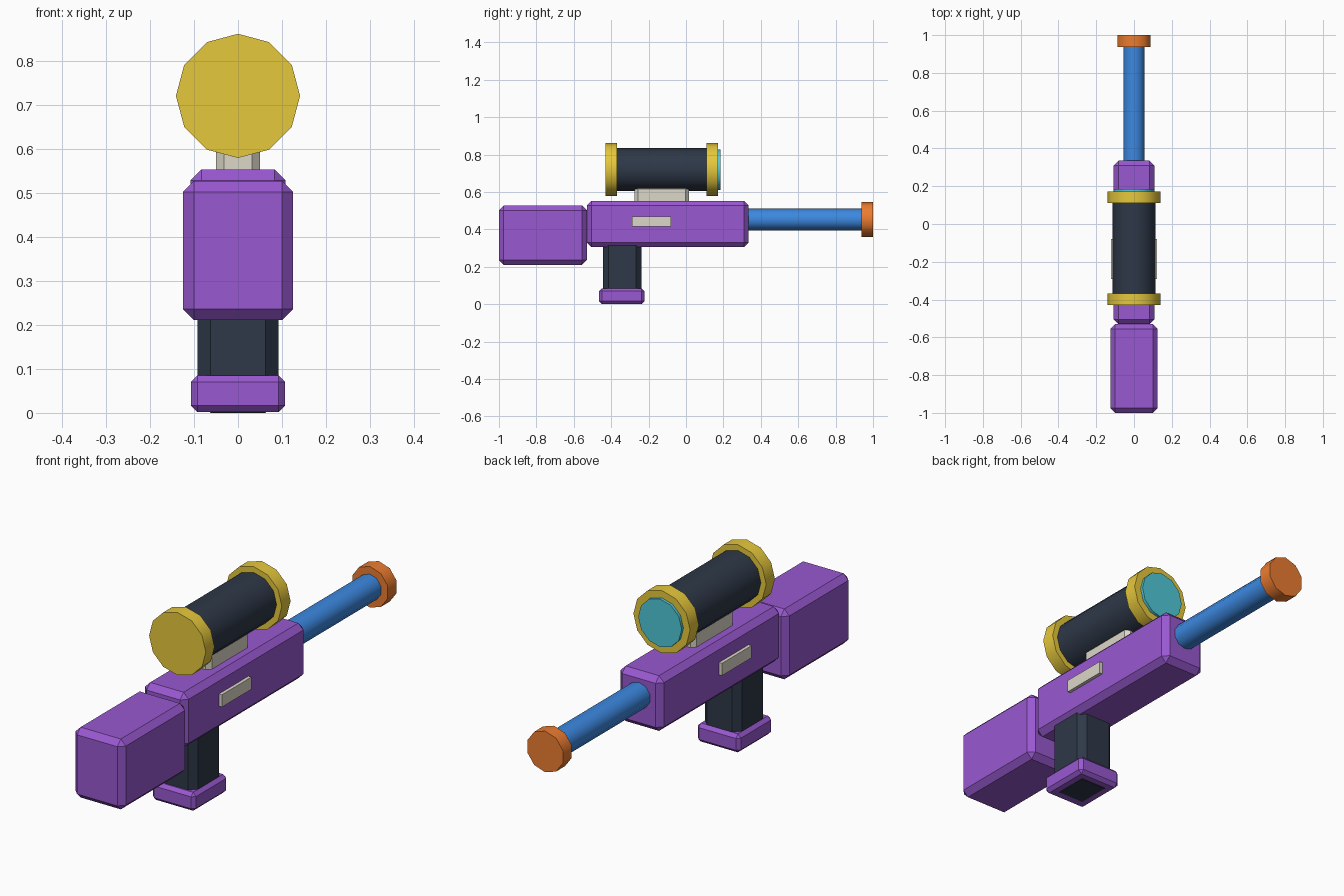
import bpy, bmesh, math
from mathutils import Matrix, Vector

if "Cube" in bpy.data.objects:
    bpy.data.objects.remove(bpy.data.objects["Cube"])


def material(name, hex_rgb):
    # sRGB hex to linear diffuse colour
    m = bpy.data.materials.new(name)
    rgb = [((hex_rgb >> s) & 255) / 255 for s in (16, 8, 0)]
    m.diffuse_color = [c / 12.92 if c < 0.04045 else ((c + 0.055) / 1.055) ** 2.4 for c in rgb] + [1]
    m.use_nodes = True
    m.node_tree.nodes["Principled BSDF"].inputs["Base Color"].default_value = m.diffuse_color
    return m


PURPLE = material("purple", 0x9858D0)
DARK = material("dark_slate", 0x2E3848)
YELLOW = material("yellow", 0xE6C83C)
BLUE = material("blue", 0x3C88E0)
ORANGE = material("orange", 0xEC7C30)
CREAM = material("cream", 0xDCD8C8)
CYAN = material("cyan", 0x50C8D8)


def finish(name, bm, mat):
    mesh = bpy.data.meshes.new(name)
    bm.to_mesh(mesh)
    bm.free()
    mesh.materials.append(mat)
    ob = bpy.data.objects.new(name, mesh)
    bpy.context.collection.objects.link(ob)
    return ob


def box(name, x, y, z, mat, bevel=0.0):
    """Chamfered box from (min, max) ranges on each axis."""
    bm = bmesh.new()
    size = [r[1] - r[0] for r in (x, y, z)]
    mid = Vector([(r[0] + r[1]) / 2 for r in (x, y, z)])
    bmesh.ops.create_cube(bm, size=1, matrix=Matrix.Translation(mid) @ Matrix.Diagonal((*size, 1)))
    if bevel:
        bmesh.ops.bevel(bm, geom=bm.edges[:], offset=bevel, segments=1, affect='EDGES')
    return finish(name, bm, mat)


def tube(name, radius, y0, y1, z, sides, mat):
    """Capped cylinder along y, a vertex pointing up, smooth round the side."""
    bm = bmesh.new()
    m = Matrix.Translation((0, (y0 + y1) / 2, z)) @ Matrix.Rotation(math.pi / 2, 4, 'X')
    bmesh.ops.create_cone(bm, cap_ends=True, segments=sides, radius1=radius, radius2=radius,
                          depth=y1 - y0, matrix=m)
    ob = finish(name, bm, mat)
    bpy.ops.object.select_all(action='DESELECT')
    ob.select_set(True)
    bpy.context.view_layer.objects.active = ob
    bpy.ops.object.shade_smooth_by_angle(angle=math.radians(40))
    return ob


# Main body and stock
box("receiver", (-0.108, 0.108), (-0.53, 0.335), (0.305, 0.553), PURPLE, 0.025)
box("stock", (-0.125, 0.125), (-1.0, -0.53), (0.211, 0.527), PURPLE, 0.025)

# Grip, its chamfered bottom just showing through the base
box("grip", (-0.092, 0.092), (-0.445, -0.237), (0.0, 0.36), DARK, 0.03)
box("grip_base", (-0.107, 0.107), (-0.465, -0.222), (0.002, 0.085), PURPLE, 0.015)

# Side plates, mirrored left and right
for side, x in (("left", (-0.123, -0.1)), ("right", (0.1, 0.123))):
    box(side + "_plate", x, (-0.29, -0.08), (0.415, 0.47), CREAM)

# Barrel and muzzle
tube("barrel", 0.058, 0.28, 0.96, 0.453, 10, BLUE)
tube("muzzle", 0.0925, 0.937, 1.0, 0.453, 10, ORANGE)

# Scope with mount, end rings and lens
box("scope_mount", (-0.05, 0.05), (-0.275, 0.015), (0.535, 0.635), CREAM, 0.018)
tube("scope_tube", 0.115, -0.4, 0.14, 0.72, 12, DARK)
for name, y in (("rear_ring", -0.43), ("front_ring", 0.11)):
    tube("scope_" + name, 0.141, y, y + 0.062, 0.72, 12, YELLOW)
tube("scope_lens", 0.108, 0.15, 0.185, 0.72, 12, CYAN)
